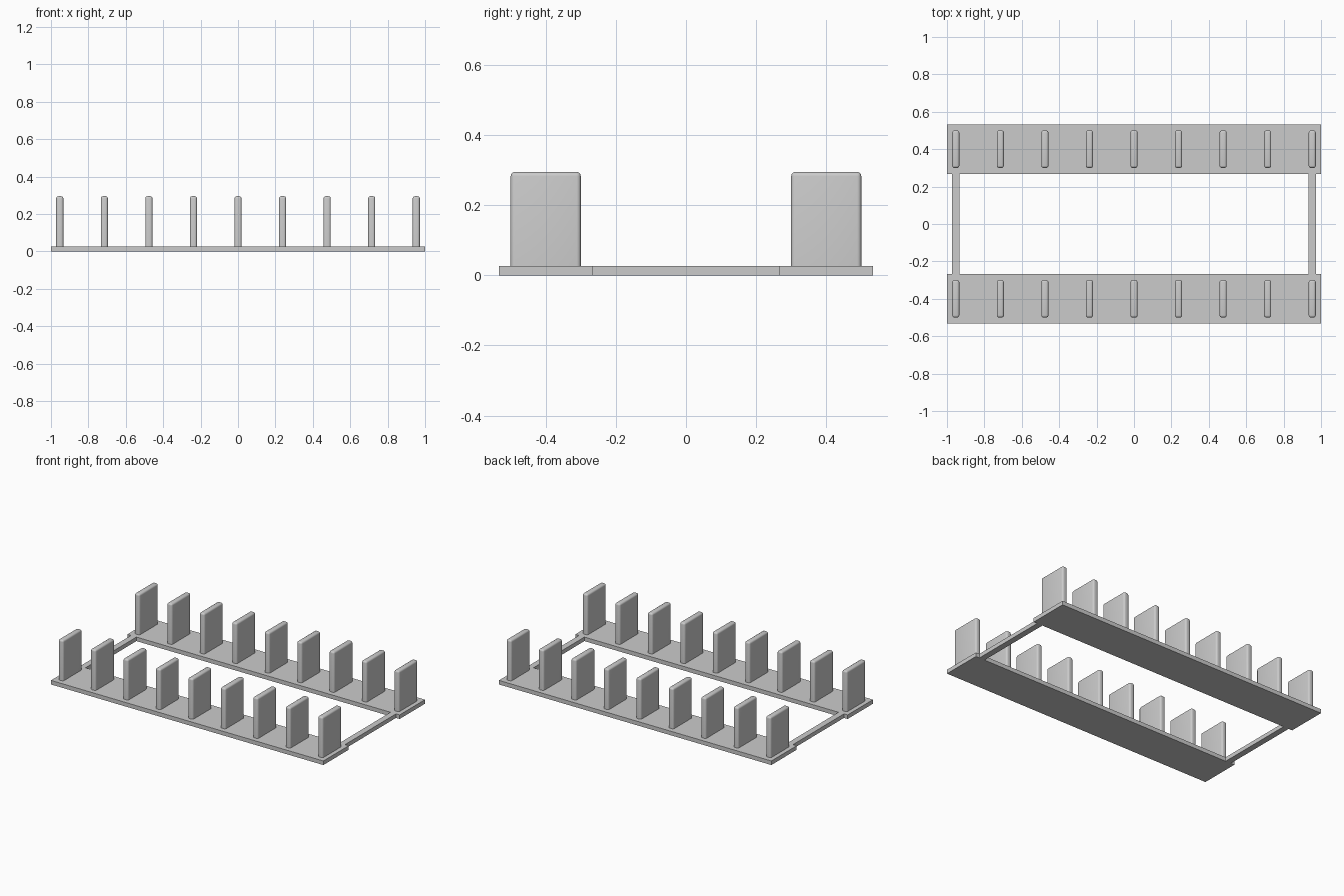
import bpy
import bmesh
from mathutils import Matrix

if "Cube" in bpy.data.objects:
    bpy.data.objects.remove(bpy.data.objects["Cube"], do_unlink=True)

# Single plain grey
grey = bpy.data.materials.new("plain_grey")
grey.use_nodes = True
colour = (0.6, 0.6, 0.6, 1)
grey.diffuse_color = colour
grey.node_tree.nodes["Principled BSDF"].inputs["Base Color"].default_value = colour

BASE_TOP = 0.027
FIN_TOP = 0.295
END_X = 0.953
ROW_Y = 0.4
FINS = 9


def box(name, centre, size, bevel=0):
    """Box with optional rounding of its upright and top edges."""
    mesh = bpy.data.meshes.new(name)
    bm = bmesh.new()
    bmesh.ops.create_cube(bm, size=1, matrix=Matrix.Translation(centre) @ Matrix.Diagonal((*size, 1)))
    if bevel:
        low = centre[2]
        edges = [e for e in bm.edges if any(v.co.z > low for v in e.verts)]
        bmesh.ops.bevel(bm, geom=edges, offset=bevel, segments=4, profile=0.5, affect='EDGES')
    bm.to_mesh(mesh)
    bm.free()
    mesh.materials.append(grey)
    obj = bpy.data.objects.new(name, mesh)
    bpy.context.collection.objects.link(obj)
    if bevel:
        bpy.ops.object.select_all(action='DESELECT')
        obj.select_set(True)
        bpy.context.view_layer.objects.active = obj
        bpy.ops.object.shade_smooth_by_angle()
    return obj


# Two long base plates, each carrying a row of upright fins
for side, row in ((-1, "front"), (1, "back")):
    y = side * ROW_Y
    box(row + "_base_plate", (0, y, BASE_TOP / 2), (2, 0.266, BASE_TOP))
    for i in range(FINS):
        x = END_X * (2 * i / (FINS - 1) - 1)
        box(f"{row}_fin_{i + 1}", (x, y, (BASE_TOP + FIN_TOP) / 2),
            (0.038, 0.2, FIN_TOP - BASE_TOP), bevel=0.012)

# Narrow bars joining the plates at each end
for side, name in ((-1, "right"), (1, "left")):
    box(name + "_connecting_bar", (side * END_X, 0, BASE_TOP / 2), (0.04, 0.534, BASE_TOP))
